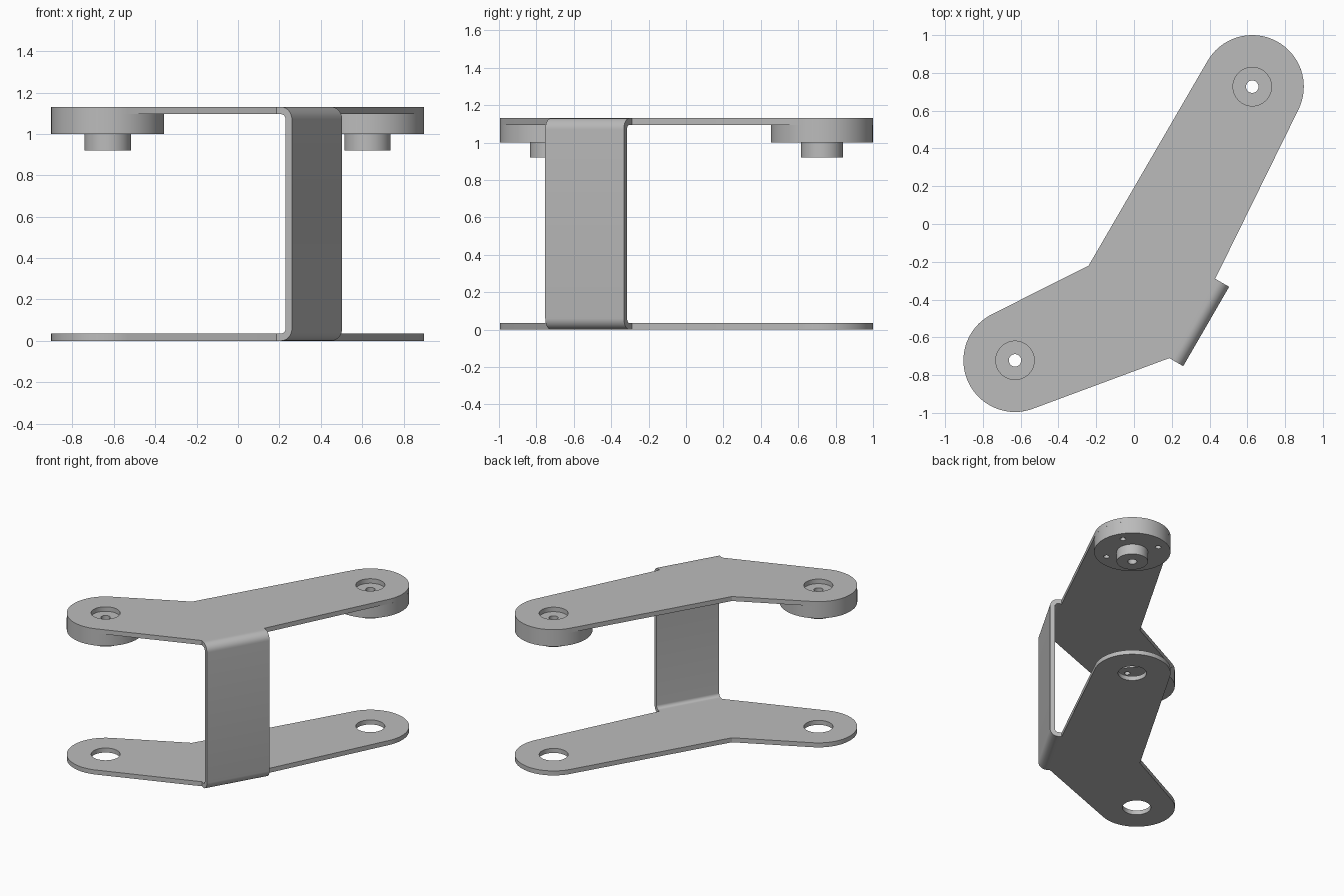
import bpy, bmesh
from math import pi, sin, cos, atan2, acos, radians
from mathutils import Vector

cube = bpy.data.objects.get("Cube")
if cube:
    bpy.data.objects.remove(cube)

HEIGHT, THICK = 1.13, 0.035          # overall height, sheet thickness
END_R = 0.273                        # rounded arm ends and hubs
HUB_BOTTOM, BOSS_BOTTOM = 1.0, 0.92
ENDS = {"back": Vector((0.626, 0.727)), "front": Vector((-0.63, -0.722))}
ELBOW = Vector((-0.24, -0.22))       # inner corner of the bend
TAB_A = Vector((0.43, -0.29))        # corners where the web is folded down
TAB_B = Vector((0.187, -0.71))

grey = bpy.data.materials.new("plain grey metal")
grey.use_nodes = True
colour = (0.5, 0.5, 0.5, 1)
grey.diffuse_color = colour
grey.node_tree.nodes["Principled BSDF"].inputs["Base Color"].default_value = colour


def arc(centre, radius, start, end, steps):
    return [Vector((centre[0] + radius * cos(start + (end - start) * i / steps),
                    centre[1] + radius * sin(start + (end - start) * i / steps)))
            for i in range(steps + 1)]


def circle(centre, radius, steps=48):
    return arc(centre, radius, 0, 2 * pi, steps)[:-1]


def finish(obj):
    obj.data.materials.clear()
    obj.data.materials.append(grey)
    bpy.ops.object.select_all(action='DESELECT')
    obj.select_set(True)
    bpy.context.view_layer.objects.active = obj
    bpy.ops.object.shade_smooth_by_angle(angle=radians(30))
    return obj


def slab(name, loops, z0, z1):
    """Solid sheet from an outline followed by its holes."""
    curve = bpy.data.curves.new(name, 'CURVE')
    curve.dimensions = '2D'
    curve.fill_mode = 'BOTH'
    curve.extrude = (z1 - z0) / 2
    for loop in loops:
        spline = curve.splines.new('POLY')
        spline.points.add(len(loop) - 1)
        for point, co in zip(spline.points, loop):
            point.co = (co.x, co.y, 0, 1)
        spline.use_cyclic_u = True
    helper = bpy.data.objects.new(name + " helper", curve)
    bpy.context.collection.objects.link(helper)
    bpy.context.view_layer.update()
    deps = bpy.context.evaluated_depsgraph_get()
    mesh = bpy.data.meshes.new_from_object(helper.evaluated_get(deps))
    bpy.data.objects.remove(helper)
    bm = bmesh.new()
    bm.from_mesh(mesh)
    bmesh.ops.remove_doubles(bm, verts=bm.verts, dist=0.0001)
    bmesh.ops.translate(bm, verts=bm.verts, vec=(0, 0, (z0 + z1) / 2))
    bmesh.ops.recalc_face_normals(bm, faces=bm.faces)
    bm.to_mesh(mesh)
    bm.free()
    mesh.name = name
    obj = bpy.data.objects.new(name, mesh)
    bpy.context.collection.objects.link(obj)
    return finish(obj)


def tangent_angle(point, centre, side):
    """Angle on the end circle where a line from the point touches it."""
    d = point - centre
    return atan2(d.y, d.x) + side * acos(END_R / d.length)


def round_end(before, centre, after):
    """Clockwise arc joining two straight edges around an arm end."""
    start = tangent_angle(before, centre, -1)
    end = tangent_angle(after, centre, 1)
    while end > start:
        end -= 2 * pi
    return arc(centre, END_R, start, end, 40)


# Two matching arm plates
outline = ([ELBOW] + round_end(ELBOW, ENDS["back"], TAB_A) + [TAB_A, TAB_B]
           + round_end(TAB_B, ENDS["front"], ELBOW))
plate_loops = [outline] + [circle(c, 0.102) for c in ENDS.values()]
slab("bottom_plate", plate_loops, 0, THICK)
slab("top_plate", plate_loops, HEIGHT - THICK, HEIGHT)

# Hubs with screw holes, and bosses below them
for end, c in ENDS.items():
    screws = [circle(p, 0.021, 16) for p in arc(c, 0.196, pi / 6, pi / 6 + 1.5 * pi, 3)]
    bore = circle(c, 0.033, 24)
    slab(end + "_hub", [circle(c, END_R, 72), bore] + screws, HUB_BOTTOM, HEIGHT - THICK)
    slab(end + "_boss", [circle(c, 0.112), bore], BOSS_BOTTOM, HUB_BOTTOM)

# Folded web joining the plates: C-shaped profile swept along the tab edge
along = TAB_A - TAB_B
out = Vector((along.y, -along.x)).normalized()
reach, bend = 0.085, 0.06
inner = bend - THICK
low, high = (reach - bend, bend), (reach - bend, HEIGHT - bend)
profile = ([Vector((0, 0))] + arc(low, bend, -pi / 2, 0, 8)
           + arc(high, bend, 0, pi / 2, 8)
           + [Vector((0, HEIGHT)), Vector((0, HEIGHT - THICK))]
           + arc(high, inner, pi / 2, 0, 8) + arc(low, inner, 0, -pi / 2, 8)
           + [Vector((0, THICK))])
bm = bmesh.new()
face = bm.faces.new([bm.verts.new((*(TAB_B + out * p.x), p.y)) for p in profile])
swept = bmesh.ops.extrude_face_region(bm, geom=[face], use_keep_orig=True)
bmesh.ops.translate(bm, vec=(*along, 0),
                    verts=[g for g in swept["geom"] if isinstance(g, bmesh.types.BMVert)])
bmesh.ops.recalc_face_normals(bm, faces=bm.faces)
mesh = bpy.data.meshes.new("folded_web")
bm.to_mesh(mesh)
bm.free()
web = bpy.data.objects.new("folded_web", mesh)
bpy.context.collection.objects.link(web)
finish(web)
